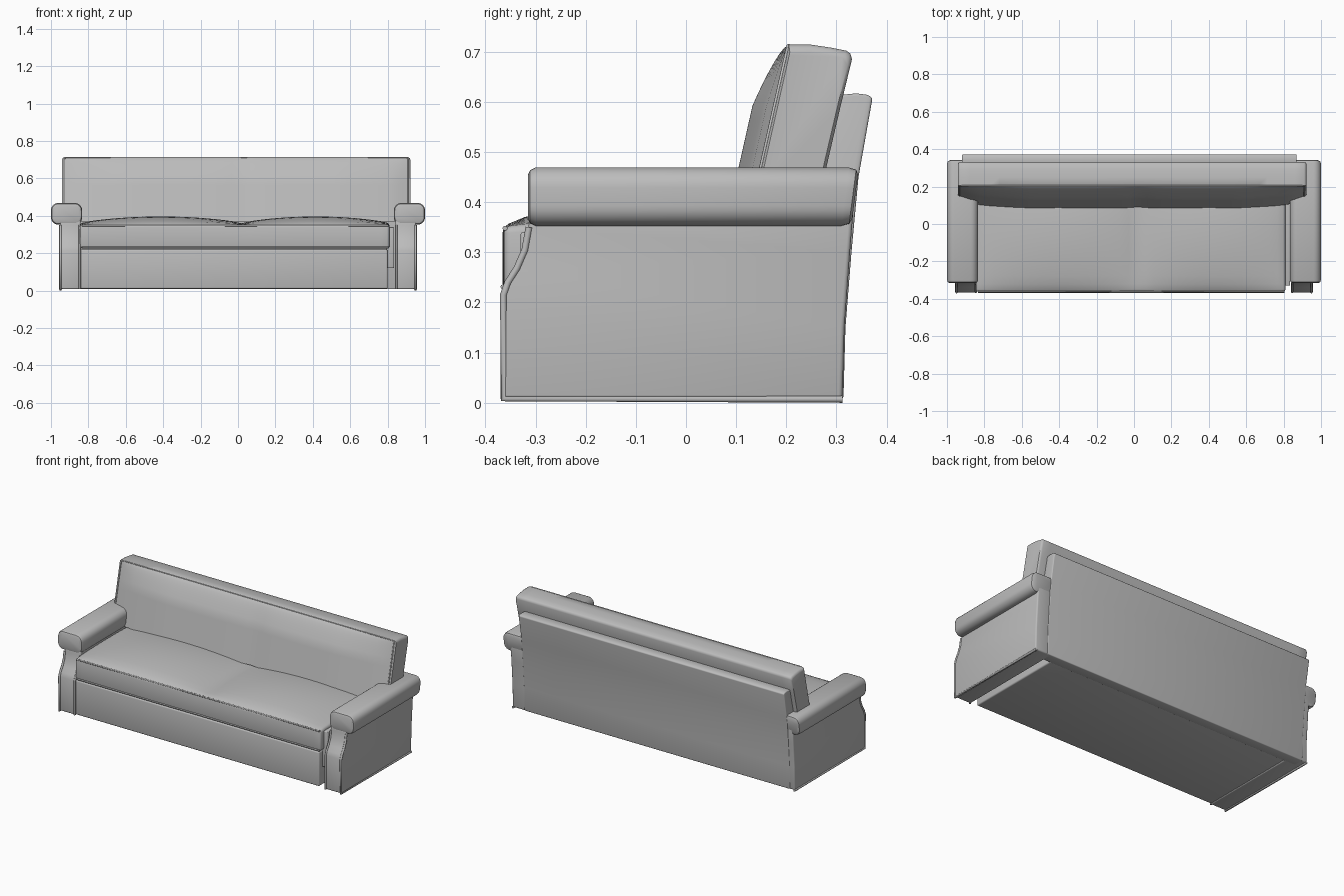
import bpy, bmesh, math

cube = bpy.data.objects.get("Cube")
if cube:
    bpy.data.objects.remove(cube, do_unlink=True)

fabric = bpy.data.materials.new("grey_fabric")
fabric.use_nodes = True
GREY = (0.5, 0.5, 0.5, 1)
fabric.diffuse_color = GREY
fabric.node_tree.nodes["Principled BSDF"].inputs["Base Color"].default_value = GREY


def loft(name, sections, bevel=0.0, segments=3, sharp=50):
    """Skin a row of equal closed sections, cap the ends, round sharp edges."""
    bm = bmesh.new()
    rows = [[bm.verts.new(p) for p in s] for s in sections]
    n = len(rows[0])
    for a, b in zip(rows, rows[1:]):
        for i in range(n):
            j = (i + 1) % n
            bm.faces.new((a[i], a[j], b[j], b[i]))
    bm.faces.new(rows[0])
    bm.faces.new(rows[-1])
    bmesh.ops.recalc_face_normals(bm, faces=bm.faces[:])
    if bevel:
        edges = [e for e in bm.edges if e.calc_face_angle(0) > math.radians(sharp)]
        bmesh.ops.bevel(bm, geom=edges, offset=bevel, segments=segments,
                        profile=0.5, affect='EDGES', clamp_overlap=True)
    mesh = bpy.data.meshes.new(name)
    bm.to_mesh(mesh)
    bm.free()
    mesh.materials.append(fabric)
    ob = bpy.data.objects.new(name, mesh)
    bpy.context.collection.objects.link(ob)
    bpy.ops.object.select_all(action='DESELECT')
    ob.select_set(True)
    bpy.context.view_layer.objects.active = ob
    bpy.ops.object.shade_smooth_by_angle(angle=math.radians(40))
    return ob


def extrude_x(name, profile, x0, x1, bevel):
    return loft(name, [[(x, y, z) for y, z in profile] for x in (x0, x1)], bevel)


def block(name, x0, x1, y0, y1, z0, z1, bevel):
    return extrude_x(name, [(y0, z0), (y1, z0), (y1, z1), (y0, z1)], x0, x1, bevel)


def piping(name, points, radius=0.005):
    curve = bpy.data.curves.new(name, 'CURVE')
    curve.dimensions = '3D'
    curve.bevel_depth = radius
    curve.bevel_resolution = 2
    curve.use_fill_caps = True
    spline = curve.splines.new('POLY')
    spline.points.add(len(points) - 1)
    for p, co in zip(spline.points, points):
        p.co = (*co, 1)
    curve.materials.append(fabric)
    ob = bpy.data.objects.new(name, curve)
    bpy.context.collection.objects.link(ob)


def rounded(cx, cz, w, h, r, steps=6):
    pts = []
    for k, (sx, sz) in enumerate([(1, 1), (-1, 1), (-1, -1), (1, -1)]):
        for i in range(steps + 1):
            a = math.pi / 2 * (k + i / steps)
            pts.append((cx + sx * (w / 2 - r) + r * math.cos(a),
                        cz + sz * (h / 2 - r) + r * math.sin(a)))
    return pts


def stations(x0, x1, n):
    return [x0 + (x1 - x0) * i / n for i in range(n + 1)]


SEAM = 0.02

# Base and recessed filler beside it
block("base", -0.845, 0.80, -0.362, 0.30, 0.01, 0.22, 0.008)
block("inner_side_panel", 0.79, 0.835, -0.33, 0.29, 0.12, 0.34, 0.005)

# Arms: side panel with curved front, padded top roll, piping
front = [(-0.365, 0.008), (-0.365, 0.215), (-0.356, 0.24), (-0.338, 0.268),
         (-0.322, 0.305), (-0.314, 0.35), (-0.31, 0.40)]
rear = [(0.335, 0.40), (0.327, 0.30), (0.316, 0.15), (0.312, 0.008)]
for side, s in (("left", 1), ("right", -1)):
    extrude_x(side + "_arm_panel", front + rear, s * 0.842, s * 0.952, 0.008)
    sections = []
    for y, inset, slant in ((-0.315, 0.014, 0), (-0.311, 0.005, 0), (-0.30, 0, 0),
                            (0.325, 0, 0.13), (0.34, 0.004, 0.13), (0.345, 0.014, 0.13)):
        ring = rounded(s * 0.9165, 0.411, 0.167 - 2 * inset, 0.116 - 2 * inset, 0.04 - inset)
        sections.append([(x, y + slant * (z - 0.47), z) for x, z in ring])
    loft(side + "_arm_roll", sections)
    path = [(0.312, 0.007)] + [(y + 0.001, max(z, 0.007)) for y, z in front[:-1]]
    piping(side + "_arm_piping", [(s * 0.949, y, z) for y, z in path], 0.007)
    piping(side + "_arm_inner_piping", [(s * 0.846, y, z) for y, z in path[1:]], 0.006)

# Rear frame, leaning back towards its top
frame = [(0.314, 0.008), (0.318, 0.15), (0.33, 0.30), (0.344, 0.45), (0.372, 0.608),
         (0.362, 0.614), (0.34, 0.617), (0.29, 0.612), (0.25, 0.40), (0.25, 0.008)]
extrude_x("rear_frame", frame, -0.92, 0.87, 0.005)

# Seat: two crowned halves in one cushion
seat_x0, seat_x1 = -0.845, 0.81


def seat_crown(x):
    u = (x - seat_x0) / (SEAM - seat_x0) if x < SEAM else (seat_x1 - x) / (seat_x1 - SEAM)
    return max(0, math.sin(math.pi * min(1, max(0, u)))) ** 0.7


seat = []
for x in stations(seat_x0, SEAM, 18) + stations(SEAM, seat_x1, 18)[1:]:
    c = seat_crown(x)
    y0 = -0.366 + 0.003 * (1 - c)
    section = [(x, 0.25, 0.225), (x, y0, 0.225)]
    for i in range(15):
        t = i / 14
        lift = (0.008 + 0.037 * c) * math.sin(math.pi * t) ** 0.6 if 0 < t < 1 else 0
        section.append((x, y0 + t * (0.25 - y0), 0.352 + lift))
    seat.append(section)
loft("seat_cushion", seat, 0.014)
for part, y, z in (("upper", -0.361, 0.348), ("lower", -0.365, 0.231)):
    piping("seat_" + part + "_piping",
           [(seat_x0 + 0.01, y, z), (SEAM, y + 0.002, z), (seat_x1 - 0.005, y, z)])

# Backrest cushion: bulging front, seam dip, softly rounded ends
back_x0, back_x1 = -0.942, 0.922


def edge_y(z):
    return 0.15 + 0.225 * (z - 0.47)


def back_section(x, shrink=0.0):
    d = max(0, min(x - back_x0, back_x1 - x) - 0.012)
    w = min(1, d / 0.35) ** 0.5 * (1 - 0.2 * math.exp(-abs(x - SEAM) / 0.08))
    pts = []
    for i in range(15):
        s = (1 - i / 14) ** 1.5
        z = 0.714 - 0.345 * s
        pts.append((edge_y(z) - 0.045 * w * min(1, s / 0.35) ** 0.6, z))
    pts += [(0.25, 0.714), (0.29, 0.708), (0.32, 0.702), (0.328, 0.696),
            (0.331, 0.685), (0.308, 0.59), (0.28, 0.47), (0.262, 0.37)]
    cy, cz = 0.23, 0.55
    return [(x, y + shrink * (cy - y), z + shrink * (cz - z)) for y, z in pts]


inner = stations(back_x0 + 0.012, SEAM, 18) + stations(SEAM, back_x1 - 0.012, 18)[1:]
loft("back_cushion", [back_section(back_x0, 0.09), back_section(back_x0 + 0.004, 0.03)]
     + [back_section(x) for x in inner]
     + [back_section(back_x1 - 0.004, 0.03), back_section(back_x1, 0.09)])
x0, x1 = inner[0], inner[-1]
piping("back_cushion_piping",
       [(x0, edge_y(0.40), 0.40), (x0, edge_y(0.705), 0.705), (x0 + 0.01, edge_y(0.712), 0.712),
        (x1 - 0.01, edge_y(0.712), 0.712), (x1, edge_y(0.705), 0.705), (x1, edge_y(0.40), 0.40)],
       0.004)
